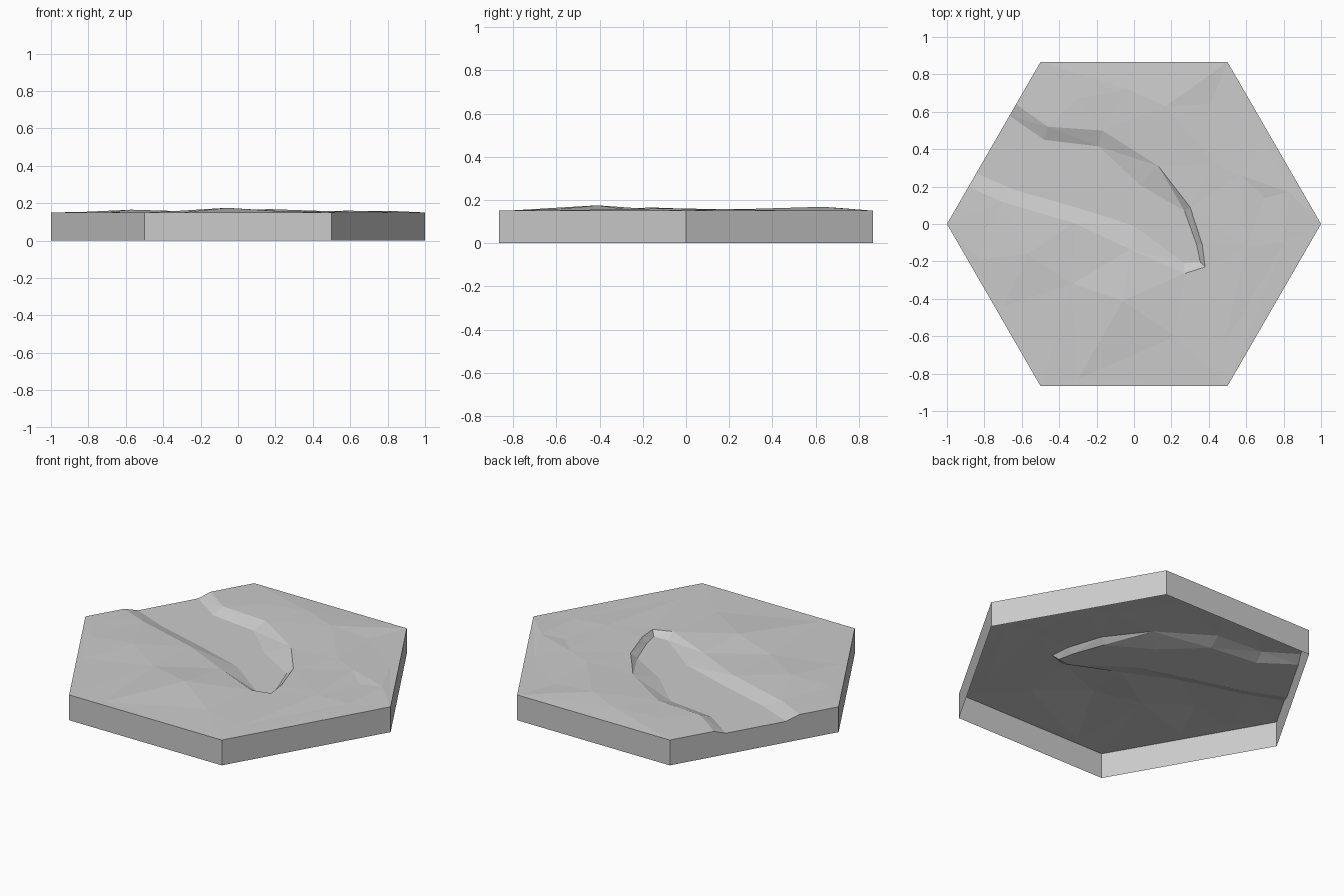
import bpy, bmesh, math
from mathutils import Vector
from mathutils.geometry import delaunay_2d_cdt

cube = bpy.data.objects.get("Cube")
if cube:
    bpy.data.objects.remove(cube)

RIM, BED = 0.15, 0.125

stone = bpy.data.materials.new("light_grey")
stone.use_nodes = True
grey = (0.6, 0.6, 0.6, 1)
stone.diffuse_color = grey
stone.node_tree.nodes["Principled BSDF"].inputs["Base Color"].default_value = grey

points, heights, edges = [], [], []


def add(x, y, z):
    points.append(Vector((x, y)))
    heights.append(z)
    return len(points) - 1


def line(coords, z, start=None, end=None):
    """Adds a crease through the points, optionally joined to existing ends."""
    ids = [add(x, y, z) for x, y in coords]
    ids = ([start] if start is not None else []) + ids + ([end] if end is not None else [])
    edges.extend(zip(ids, ids[1:]))
    return ids


def on_west_edge(y, z):
    return add(y / math.sqrt(3) - 1, y, z)


# Hexagonal rim, with the channel mouth cut through its north-west side
corner = [add(math.cos(i * math.pi / 3), math.sin(i * math.pi / 3), RIM) for i in range(6)]
mouth = [on_west_edge(y, z) for y, z in ((0.64, RIM), (0.58, BED), (0.27, BED), (0.2, RIM))]
border = corner[:3] + mouth + corner[3:]

# Channel banks and bed, meeting at the closed east end
tip = add(0.38, -0.23, 0.152)
bed_tip = add(0.355, -0.205, BED)
line([(-0.46, 0.52), (-0.17, 0.50), (0.13, 0.31), (0.30, 0.09), (0.365, -0.11)],
     0.155, mouth[0], tip)
line([(-0.48, 0.45), (-0.19, 0.415), (0.03, 0.21), (0.27, 0.07), (0.335, -0.11)],
     BED, mouth[1], bed_tip)
line([(-0.63, 0.18), (-0.28, 0.08), (0.0, -0.01), (0.27, -0.21)],
     BED, mouth[2], bed_tip)
line([(-0.71, 0.12), (-0.32, 0.005), (-0.02, -0.135), (0.27, -0.265)],
     0.155, mouth[3], tip)

# Low hills of the surrounding ground
for x, y, z in ((-0.06, -0.41, 0.175), (0.22, -0.6, 0.157), (-0.33, -0.32, 0.158),
                (-0.57, -0.16, 0.165), (-0.83, -0.19, 0.153), (-0.7, -0.44, 0.152),
                (-0.3, -0.83, 0.15), (0.6, -0.12, 0.16), (0.48, -0.65, 0.151),
                (0.8, -0.1, 0.153), (0.17, 0.63, 0.168), (-0.03, 0.72, 0.162),
                (-0.3, 0.67, 0.157), (0.41, 0.64, 0.152), (0.43, 0.32, 0.159),
                (0.7, 0.42, 0.152), (0.7, 0.14, 0.15)):
    add(x, y, z)
line([(0.57, 0.26), (0.83, 0.17)], 0.158)

verts, _, faces, origin, _, _ = delaunay_2d_cdt(points, edges, [border], 1, 1e-5)

# Terrain skin over an open-bottomed hexagonal skirt
bm = bmesh.new()
bv = [bm.verts.new((v.x, v.y, heights[o[0]] if o else RIM)) for v, o in zip(verts, origin)]
for f in faces:
    bm.faces.new([bv[i] for i in f])
bmesh.ops.recalc_face_normals(bm, faces=bm.faces)
if sum(f.normal.z for f in bm.faces) < 0:
    bmesh.ops.reverse_faces(bm, faces=bm.faces)
rim_edges = [e for e in bm.edges if e.is_boundary]
skirt = bmesh.ops.extrude_edge_only(bm, edges=rim_edges)["geom"]
for v in skirt:
    if isinstance(v, bmesh.types.BMVert):
        v.co.z = 0
bmesh.ops.recalc_face_normals(bm, faces=bm.faces)
if sum(f.normal.z for f in bm.faces) < 0:
    bmesh.ops.reverse_faces(bm, faces=bm.faces)

mesh = bpy.data.meshes.new("terrain_tile")
bm.to_mesh(mesh)
bm.free()
mesh.materials.append(stone)
tile = bpy.data.objects.new("terrain_tile", mesh)
bpy.context.collection.objects.link(tile)
